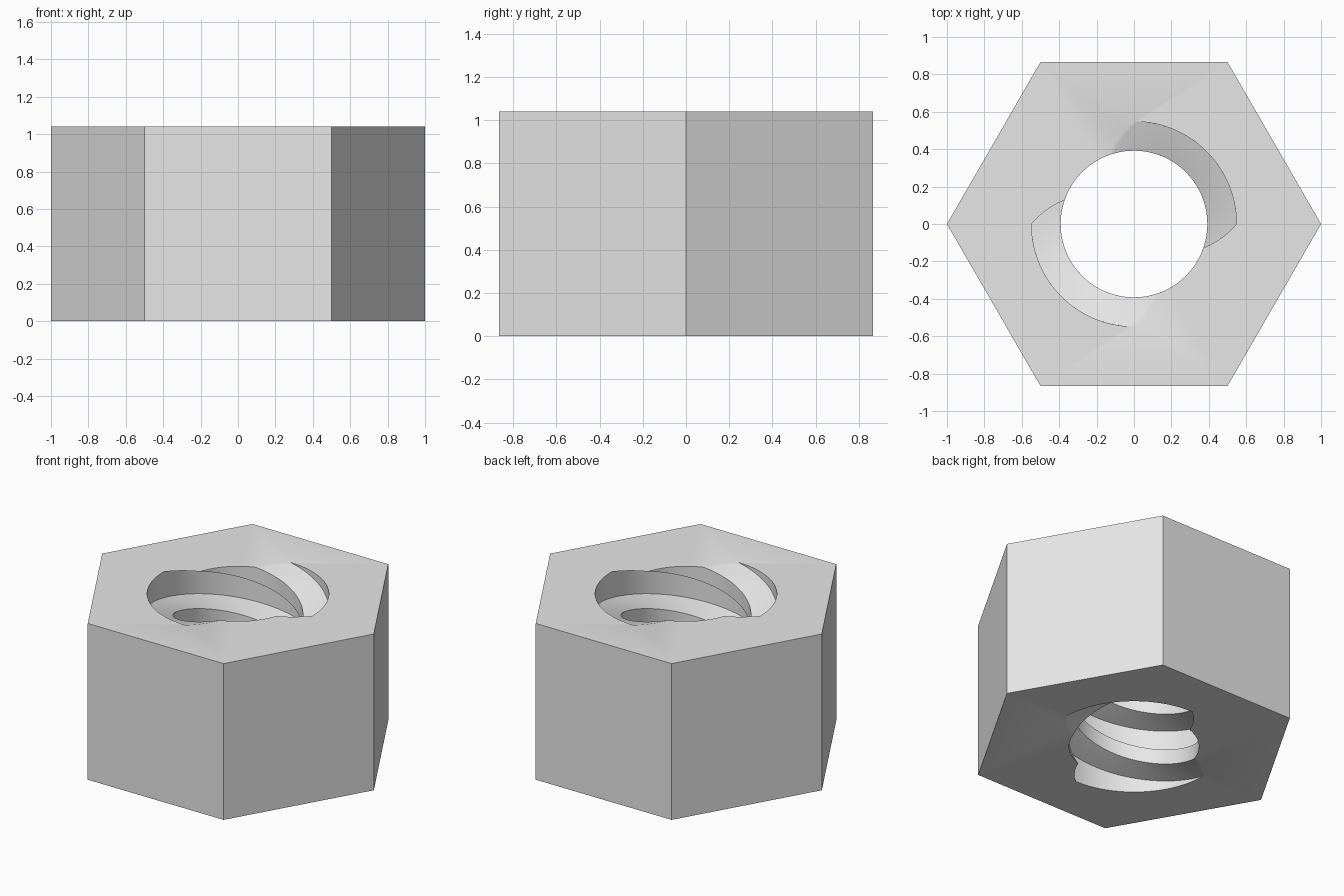
import bpy, bmesh, math

if "Cube" in bpy.data.objects:
    bpy.data.objects.remove(bpy.data.objects["Cube"])

HEIGHT = 1.04
MINOR, MAJOR = 0.392, 0.548     # bore radius at thread crest and root
TWIST = math.radians(540)       # total thread rotation over the height
LAYERS = 216

# Bore cross-section, half a turn: (start angle, end angle, start radius, end radius, segments)
SECTIONS = [(0, 90, MAJOR, MAJOR, 30),
            (90, 109, MAJOR, MINOR, 5),
            (109, 161, MINOR, MINOR, 18),
            (161, 180, MINOR, MAJOR, 5)]


def bore_profile():
    """Angle and radius pairs round the two-start threaded bore."""
    points = []
    for turn in (0, 180):
        for a0, a1, r0, r1, n in SECTIONS:
            for i in range(n):
                t = i / n
                points.append((math.radians(turn + a0 + (a1 - a0) * t), r0 + (r1 - r0) * t))
    return points


def loop_edges(bm, verts):
    """Closed loop of edges through the given vertices."""
    edges = []
    for i, v in enumerate(verts):
        w = verts[(i + 1) % len(verts)]
        edges.append(bm.edges.get((v, w)) or bm.edges.new((v, w)))
    return edges


def bridge(bm, low, high, inward=False):
    """Quads between two matching rings."""
    n = len(low)
    for i in range(n):
        j = (i + 1) % n
        quad = (low[i], low[j], high[j], high[i])
        bm.faces.new(quad[::-1] if inward else quad)


bm = bmesh.new()

# Hexagonal outer walls
hexes = [[bm.verts.new((math.cos(math.radians(60 * k)), math.sin(math.radians(60 * k)), z))
          for k in range(6)] for z in (0, HEIGHT)]
bridge(bm, hexes[0], hexes[1])

# Threaded bore: the cross-section twisted upwards
profile = bore_profile()
rings = []
for layer in range(LAYERS + 1):
    t = layer / LAYERS
    rings.append([bm.verts.new((r * math.cos(a + TWIST * t), r * math.sin(a + TWIST * t), HEIGHT * t))
                  for a, r in profile])
for low, high in zip(rings, rings[1:]):
    bridge(bm, low, high, inward=True)

# Flat end faces between hexagon and bore
for outer, inner, normal in ((hexes[0], rings[0], (0, 0, -1)), (hexes[1], rings[-1], (0, 0, 1))):
    bmesh.ops.triangle_fill(bm, use_beauty=True, use_dissolve=False, normal=normal,
                            edges=loop_edges(bm, outer) + loop_edges(bm, inner))
bmesh.ops.recalc_face_normals(bm, faces=bm.faces[:])

mesh = bpy.data.meshes.new("hex_nut")
bm.to_mesh(mesh)
bm.free()
nut = bpy.data.objects.new("hex_nut", mesh)
bpy.context.collection.objects.link(nut)

# Plain grey metal
grey = bpy.data.materials.new("light_grey")
grey.diffuse_color = (0.8, 0.8, 0.8, 1)
grey.use_nodes = True
grey.node_tree.nodes["Principled BSDF"].inputs["Base Color"].default_value = grey.diffuse_color
mesh.materials.append(grey)

bpy.context.view_layer.objects.active = nut
nut.select_set(True)
bpy.ops.object.shade_smooth_by_angle(angle=math.radians(30))
